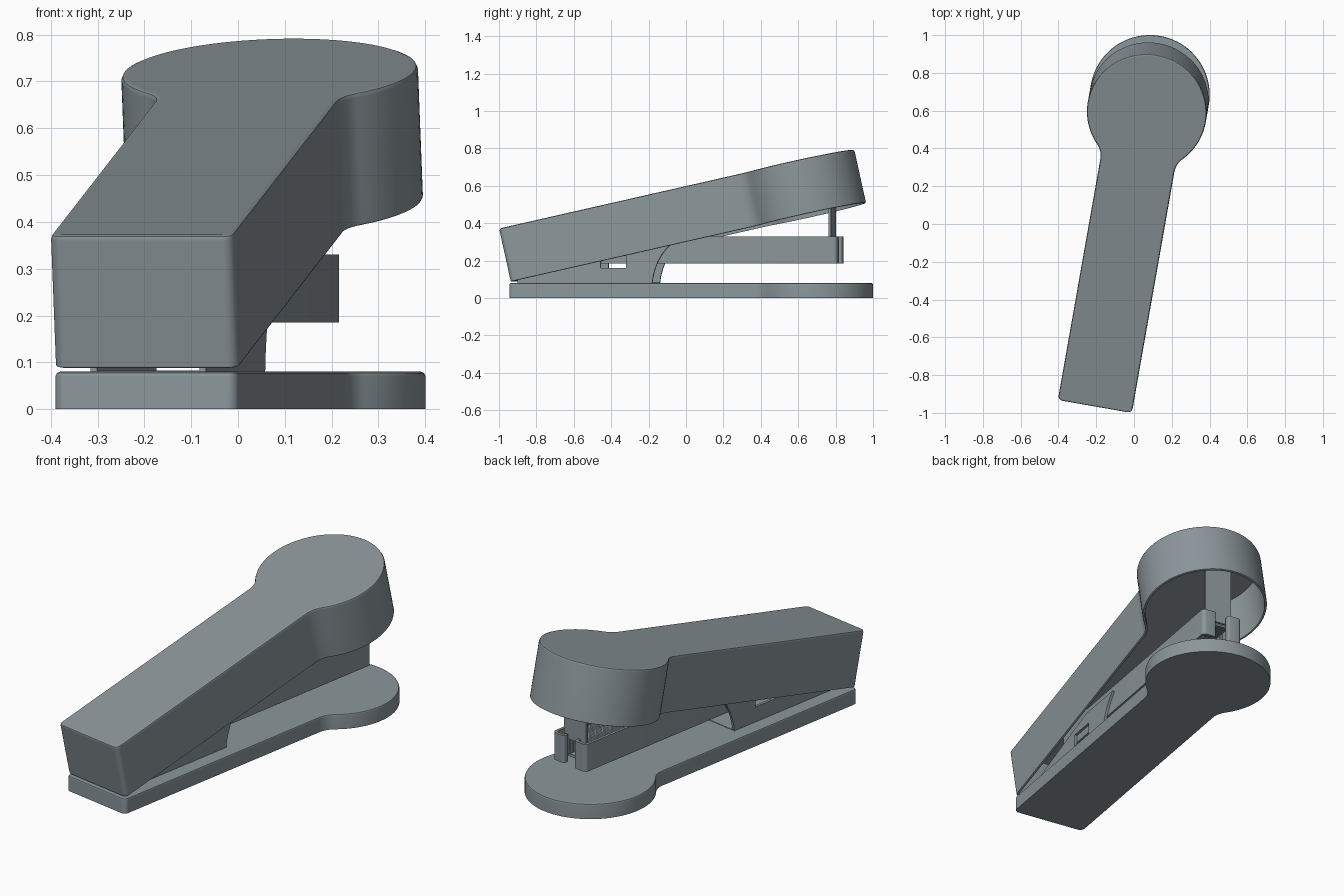
import bpy, bmesh
from math import sin, cos, pi, sqrt, atan2, radians
from mathutils import Matrix, Vector

if "Cube" in bpy.data.objects:
    bpy.data.objects.remove(bpy.data.objects["Cube"])

# Local frame: x across, y along the stapler from its rear, z up
PLACE = Matrix.Translation((-0.198, -0.914, 0)) @ Matrix.Rotation(radians(-10), 4, 'Z')
HALF_W, HEAD_R, HEAD_Y, NECK_R = 0.199, 0.317, 1.622, 0.11

GREY = bpy.data.materials.new("blue_grey")
GREY.diffuse_color = (0.26, 0.305, 0.325, 1)
GREY.use_nodes = True
GREY.node_tree.nodes["Principled BSDF"].inputs["Base Color"].default_value = GREY.diffuse_color


def shade(ob):
    """Smooth curved faces, keep flat faces flat."""
    bpy.ops.object.select_all(action='DESELECT')
    ob.select_set(True)
    bpy.context.view_layer.objects.active = ob
    bpy.ops.object.shade_smooth_by_angle(angle=radians(35))


def finish(name, bm, local=Matrix(), mirror=False):
    """Turn a bmesh into a placed, smooth-by-angle object."""
    if mirror:
        dup = bmesh.ops.duplicate(bm, geom=bm.verts[:] + bm.edges[:] + bm.faces[:])
        for v in [g for g in dup['geom'] if isinstance(g, bmesh.types.BMVert)]:
            v.co.x *= -1
    bmesh.ops.recalc_face_normals(bm, faces=bm.faces[:])
    bm.transform(PLACE @ local)
    mesh = bpy.data.meshes.new(name)
    bm.to_mesh(mesh)
    bm.free()
    mesh.materials.append(GREY)
    ob = bpy.data.objects.new(name, mesh)
    bpy.context.collection.objects.link(ob)
    shade(ob)
    return ob


def arc(cx, cy, r, a0, a1, n):
    return [(cx + r * cos(a0 + (a1 - a0) * i / n), cy + r * sin(a0 + (a1 - a0) * i / n))
            for i in range(n + 1)]


def outline(t):
    """Keyhole-shaped plan, inset by t."""
    w, r, f = HALF_W - t, HEAD_R - t, NECK_R + t
    c = max(0.025 - t, 0.004)
    dy = sqrt((r + f) ** 2 - (w + f) ** 2)
    half = arc(w - c, t + c, c, -pi / 2, 0, 6)
    half += arc(w + f, HEAD_Y - dy, f, pi, atan2(dy, -(w + f)), 12)
    half += arc(0, HEAD_Y, r, atan2(-dy, w + f), pi / 2, 32)[1:]
    return half + [(-x, y) for x, y in reversed(half[:-1])]


def loft(name, rings, local=Matrix()):
    """Stack inset outlines given as (inset, z), capped at both ends."""
    bm = bmesh.new()
    loops = [[bm.verts.new((x, y, z)) for x, y in outline(t)] for t, z in rings]
    for a, b in zip(loops, loops[1:]):
        for i in range(len(a)):
            j = (i + 1) % len(a)
            bm.faces.new((a[i], a[j], b[j], b[i]))
    bm.faces.new(loops[0])
    bm.faces.new(loops[-1])
    ob = finish(name, bm, local)
    mod = ob.modifiers.new("flat_faces", 'WEIGHTED_NORMAL')
    mod.keep_sharp, mod.weight = True, 100
    return ob


def add_prism(bm, pts, vec):
    face = bm.faces.new([bm.verts.new(p) for p in pts])
    ext = bmesh.ops.extrude_face_region(bm, geom=[face], use_keep_orig=True)
    bmesh.ops.translate(bm, vec=vec, verts=[g for g in ext['geom']
                                            if isinstance(g, bmesh.types.BMVert)])


def box(name, lo, hi):
    bm = bmesh.new()
    lo, hi = Vector(lo), Vector(hi)
    m = Matrix.Translation((lo + hi) / 2) @ Matrix.Diagonal((*(hi - lo), 1))
    bmesh.ops.create_cube(bm, size=1, matrix=m)
    return finish(name, bm)


# Base plate
loft("base", [(0, 0), (0, 0.070), (0.003, 0.077), (0.010, 0.080)])

# Hollow tilted top arm
tilt = Matrix.Translation((0, 0.008, 0.087)) @ Matrix.Rotation(radians(12.6), 4, 'X')
loft("top_arm", [(0.012, 0.275), (0.012, 0), (0.005, 0), (0.0015, 0.0015), (0, 0.005),
                 (0, 0.279), (0.0035, 0.2875), (0.012, 0.291)], tilt)

# Bracket side walls with curved front edge
side = [(0.035, 0.08), (0.766, 0.08), (0.771, 0.115), (0.782, 0.155), (0.797, 0.195),
        (0.820, 0.235), (0.848, 0.27), (0.870, 0.292), (0.60, 0.292), (0.035, 0.13)]
bm = bmesh.new()
add_prism(bm, [(0.125, y, z) for y, z in side], (-0.014, 0, 0))
walls = finish("bracket_walls", bm, mirror=True)

# Window through both bracket walls
cutter = box("window_cutter", (-0.3, 0.487, 0.16), (0.3, 0.624, 0.225))
cutter.hide_render = True
mod = walls.modifiers.new("window", 'BOOLEAN')
mod.operation, mod.object, mod.solver = 'DIFFERENCE', cutter, 'EXACT'
bpy.context.view_layer.objects.active = walls
bpy.ops.object.modifier_apply(modifier=mod.name)
bpy.data.objects.remove(cutter)
shade(walls)

# Bracket floor
box("bracket_floor", (-0.111, 0.035, 0.074), (0.111, 0.766, 0.083))

# Magazine walls with lips turned in at the front
plan = [(0.098, 0.35), (0.112, 0.35)] + arc(0.092, 1.748, 0.020, 0, pi / 2, 5)
plan += arc(0.046, 1.758, 0.010, pi / 2, pi, 4) + [(0.036, 1.738), (0.050, 1.738),
                                                  (0.050, 1.753), (0.092, 1.753), (0.098, 1.747)]
bm = bmesh.new()
add_prism(bm, [(x, y, 0.185) for x, y in plan], (0, 0, 0.145))
finish("magazine_walls", bm, mirror=True)
box("magazine_floor", (-0.099, 0.35, 0.185), (0.099, 1.69, 0.199))

# Row of staples
bm = bmesh.new()
for i in range(40):
    y = 1.704 - 0.012 * i
    arch = [(-0.08, 0.2), (-0.08, 0.305), (0.08, 0.305), (0.08, 0.2),
            (0.07, 0.2), (0.07, 0.295), (-0.07, 0.295), (-0.07, 0.2)]
    add_prism(bm, [(x, y, z) for x, z in arch], (0, -0.010, 0))
finish("staples", bm)

# Driver blade fixed under the arm roof
box("driver_blade", (-0.075, 1.715, 0.30), (0.075, 1.728, 0.738))
